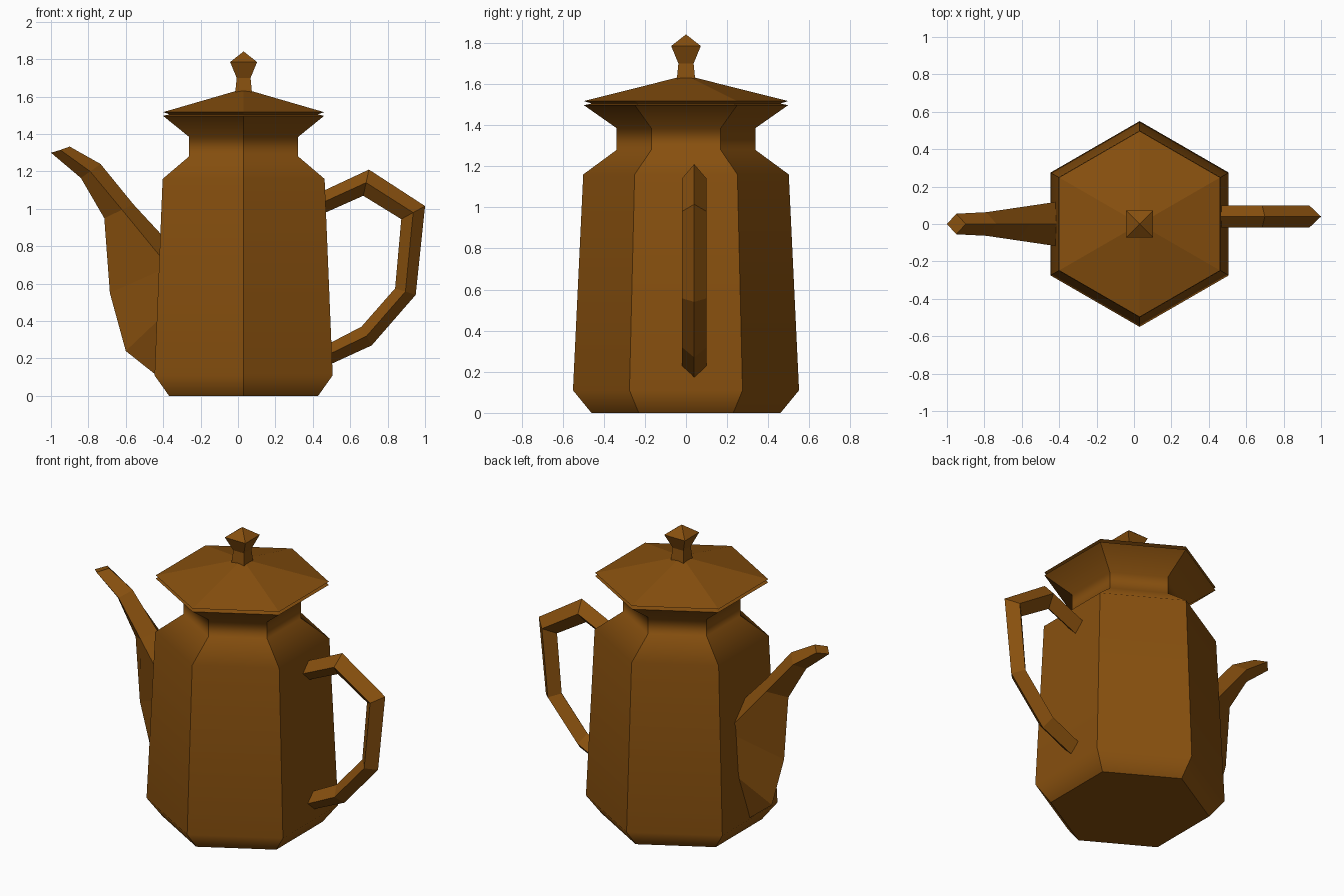
import bpy, bmesh, math

if "Cube" in bpy.data.objects:
    bpy.data.objects.remove(bpy.data.objects["Cube"])

brown = bpy.data.materials.new("brown_glaze")
brown.diffuse_color = (0.245, 0.080, 0.0045, 1)
brown.use_nodes = True
brown.node_tree.nodes["Principled BSDF"].inputs["Base Color"].default_value = brown.diffuse_color
CX = 0.03  # axis of the pot body


def loft(name, rings, smooth_rings=()):
    """Skin a list of equal-length rings, cap both ends; chosen rings shade smooth."""
    bm = bmesh.new()
    vs = [[bm.verts.new(p) for p in r] for r in rings]
    n = len(rings[0])
    for a, b in zip(vs, vs[1:]):
        for i in range(n):
            j = (i + 1) % n
            bm.faces.new((a[i], a[j], b[j], b[i]))
    bm.faces.new(vs[0][::-1])
    bm.faces.new(vs[-1])
    bmesh.ops.recalc_face_normals(bm, faces=bm.faces)
    for f in bm.faces:
        f.smooth = bool(smooth_rings)
    soft = {v: k for k in smooth_rings for v in vs[k]}
    for e in bm.edges:
        a, b = e.verts
        e.smooth = a in soft and soft.get(b) == soft[a]
    mesh = bpy.data.meshes.new(name)
    bm.to_mesh(mesh)
    bm.free()
    mesh.materials.append(brown)
    ob = bpy.data.objects.new(name, mesh)
    bpy.context.collection.objects.link(ob)
    if smooth_rings:
        m = ob.modifiers.new("weighted", 'WEIGHTED_NORMAL')
        m.keep_sharp = True
    return ob


def polygon(sides, r, z, start):
    return [(CX + r * math.cos(start + math.tau * i / sides),
             r * math.sin(start + math.tau * i / sides), z) for i in range(sides)]


def diamond(outer, mid, inner, half, y=0.0):
    """Four-sided section: outer and inner ridge plus two side ridges."""
    return [(outer[0], y, outer[1]), (mid[0], y + half, mid[1]),
            (inner[0], y, inner[1]), (mid[0], y - half, mid[1])]


# Hexagonal pot body with neck and flared rim
body = [(0.46, 0), (0.55, 0.11), (0.50, 1.16), (0.337, 1.28),
        (0.337, 1.385), (0.497, 1.497), (0.45, 1.507)]
loft("pot_body", [polygon(6, r, z, math.pi / 2) for r, z in body], (1, 2, 3, 4))

# Shallow pyramid lid
lid = [(0.45, 1.503), (0.497, 1.517), (0.004, 1.641)]
loft("lid", [polygon(6, r, z, math.pi / 2) for r, z in lid])

# Square knob with pointed top (half widths)
knob = [(0.045, 1.61), (0.043, 1.64), (0.037, 1.70), (0.072, 1.785), (0.002, 1.84)]
loft("lid_knob", [polygon(4, w * math.sqrt(2), z, math.pi / 4) for w, z in knob])

# Handle: diamond section swept along an angular loop (outer, inner points)
handle = [((0.40, 1.07), (0.40, 0.95)), ((0.70, 1.21), (0.67, 1.07)),
          ((1.0, 1.015), (0.873, 0.945)), ((0.95, 0.54), (0.84, 0.575)),
          ((0.715, 0.27), (0.66, 0.37)), ((0.42, 0.135), (0.42, 0.245))]
loft("handle", [diamond(o, ((o[0] + i[0]) / 2, (o[1] + i[1]) / 2), i, 0.06, 0.04)
                for o, i in handle])

# Spout: tapering diamond section, its lower rings sunk into the body
spout = [((-1.0, 1.30), (-0.95, 1.315), (-0.90, 1.333), 0.055),
         ((-0.84, 1.165), (-0.79, 1.20), (-0.735, 1.24), 0.063),
         ((-0.715, 0.95), (-0.62, 0.995), (-0.56, 1.025), 0.088),
         ((-0.685, 0.55), (-0.37, 0.69), (-0.25, 0.69), 0.125),
         ((-0.60, 0.24), (-0.40, 0.43), (-0.25, 0.50), 0.11),
         ((-0.43, 0.105), (-0.40, 0.15), (-0.30, 0.20), 0.02)]
loft("spout", [diamond(*s) for s in spout])
